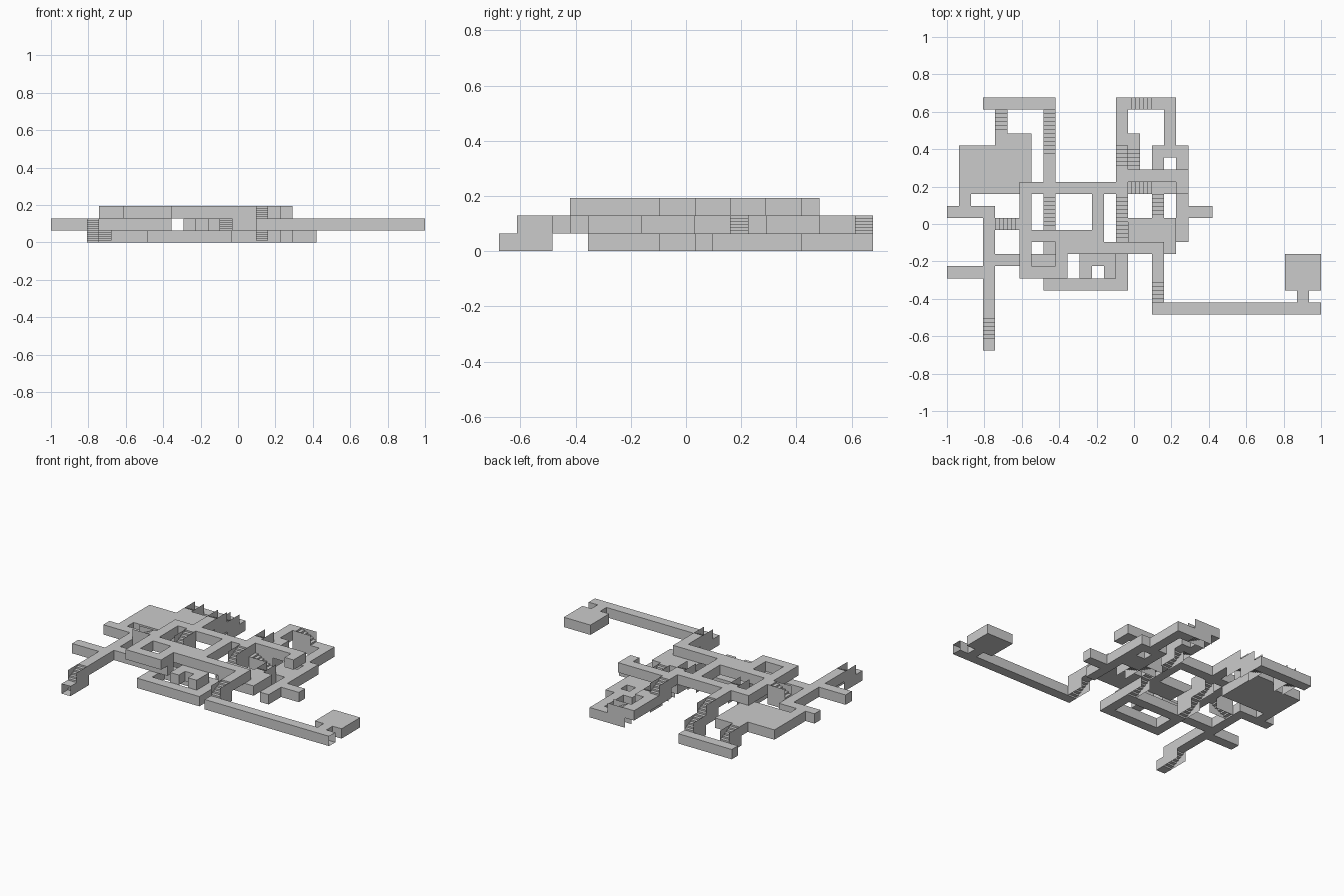
import bpy, bmesh

if "Cube" in bpy.data.objects:
    bpy.data.objects.remove(bpy.data.objects["Cube"])

U = 2 / 31          # grid cell size
STEPS = 6           # steps per flight
SIDES = NORTH, SOUTH, EAST, WEST = (0, -1), (0, 1), (1, 0), (-1, 0)
lower, middle, upper = levels = set(), set(), set()
openings, flights = set(), []


# Plan helpers: columns count from the left, rows from the back
def room(level, c0, c1, r0, r1):
    level.update((c, r) for c in range(c0, c1 + 1) for r in range(r0, r1 + 1))


def across(level, r, c0, c1):
    room(level, c0, c1, r, r)


def along(level, c, r0, r1):
    room(level, c, c, r0, r1)


def ring(level, c0, c1, r0, r1):
    for r in (r0, r1):
        across(level, r, c0, c1)
    for c in (c0, c1):
        along(level, c, r0, r1)


def stairs(start, c, r, way, count=1):
    """Climb from a level in two-cell flights, opening the corridor ends."""
    dx, dr = way
    for lv in range(levels.index(start), levels.index(start) + count):
        flights.append((c, r, dx, dr, lv))
        openings.add((c - dx, r - dr, lv, way))
        c, r = c + 2 * dx, r + 2 * dr
        openings.add((c, r, lv + 1, (-dx, -dr)))


# Lower level: inner ring, back loops, right branch, front exit
ring(lower, 8, 14, 12, 15)
across(lower, 0, 3, 8)
along(lower, 3, 20, 20)
across(lower, 0, 17, 18)
along(lower, 18, 1, 3)
ring(lower, 17, 19, 4, 6)
across(lower, 7, 17, 18)
along(lower, 19, 7, 11)
across(lower, 9, 20, 21)

# Middle level: big left room and its corridors
room(middle, 1, 6, 4, 7)
across(middle, 3, 4, 6)
along(middle, 1, 8, 9)
across(middle, 9, 0, 3)
along(middle, 3, 10, 17)
across(middle, 14, 0, 3)
across(middle, 13, 3, 9)
ring(middle, 11, 13, 13, 14)
middle.remove((12, 14))

# Middle level: right hall and the long corridor to the far room
along(middle, 14, 0, 3)
across(middle, 3, 14, 15)
along(middle, 14, 7, 7)
room(middle, 15, 18, 10, 12)
across(middle, 17, 17, 30)
along(middle, 29, 16, 16)
room(middle, 28, 30, 13, 15)

# Upper level: two rings and links to the stairs
ring(upper, 6, 12, 7, 11)
ring(upper, 6, 9, 11, 14)
along(upper, 8, 5, 6)
across(upper, 7, 12, 14)
across(upper, 6, 14, 19)
across(upper, 12, 10, 17)
along(upper, 17, 13, 14)
along(upper, 19, 6, 7)

# Stairs between the levels
stairs(lower, 4, 1, SOUTH)
stairs(lower, 8, 1, SOUTH, 2)
stairs(lower, 8, 11, NORTH, 2)
stairs(lower, 14, 11, NORTH, 2)
stairs(lower, 3, 19, NORTH)
stairs(lower, 16, 0, WEST)
stairs(lower, 16, 7, WEST)
stairs(lower, 15, 5, NORTH)
stairs(lower, 17, 8, SOUTH)
stairs(middle, 4, 10, EAST)
stairs(middle, 14, 4, SOUTH)
stairs(middle, 17, 16, NORTH)

# Passages that run out of the model
openings |= {(30, 17, 1, EAST), (3, 20, 0, SOUTH)}


def quad(bm, *pts):
    bm.faces.new([bm.verts.new((-1 + c * U, (10.5 - r) * U, z * U)) for c, r, z in pts])


def finish(bm, name):
    bmesh.ops.remove_doubles(bm, verts=bm.verts, dist=1e-5)
    bmesh.ops.recalc_face_normals(bm, faces=bm.faces)
    me = bpy.data.meshes.new(name)
    bm.to_mesh(me)
    bm.free()
    bpy.context.collection.objects.link(bpy.data.objects.new(name, me))


# Corridor shells: floors, ceilings and outer walls
for lv, (cells, name) in enumerate(zip(levels, ("lower", "middle", "upper"))):
    bm = bmesh.new()
    for c, r in sorted(cells):
        for z in (lv, lv + 1):
            quad(bm, (c, r, z), (c + 1, r, z), (c + 1, r + 1, z), (c, r + 1, z))
        for dx, dr in SIDES:
            if (c + dx, r + dr) in cells or (c, r, lv, (dx, dr)) in openings:
                continue
            mx, mr = c + 0.5 + dx / 2, r + 0.5 + dr / 2
            hx, hr = abs(dr) / 2, abs(dx) / 2
            quad(bm, (mx - hx, mr - hr, lv), (mx + hx, mr + hr, lv),
                 (mx + hx, mr + hr, lv + 1), (mx - hx, mr - hr, lv + 1))
    finish(bm, name + "_corridors")

# Stair passages: stepped floor and ceiling between full-height side walls
for c, r, dx, dr, lv in flights:
    bm = bmesh.new()

    def at(t, s, z):
        """t runs along the climb, s is half a cell to either side."""
        return (c + 0.5 + dx * (t - 0.5) + abs(dr) * s,
                r + 0.5 + dr * (t - 0.5) + abs(dx) * s, z)

    for k in range(STEPS):
        t0, t1 = 2 * k / STEPS, 2 * (k + 1) / STEPS
        z0, z1 = lv + k / STEPS, lv + (k + 1) / STEPS
        for h in (0, 1):
            quad(bm, at(t0, -.5, z0 + h), at(t0, .5, z0 + h), at(t0, .5, z1 + h), at(t0, -.5, z1 + h))
            quad(bm, at(t0, -.5, z1 + h), at(t0, .5, z1 + h), at(t1, .5, z1 + h), at(t1, -.5, z1 + h))
    for s in (-.5, .5):
        quad(bm, at(0, s, lv), at(2, s, lv), at(2, s, lv + 2), at(0, s, lv + 2))
    finish(bm, "stair_flight")
